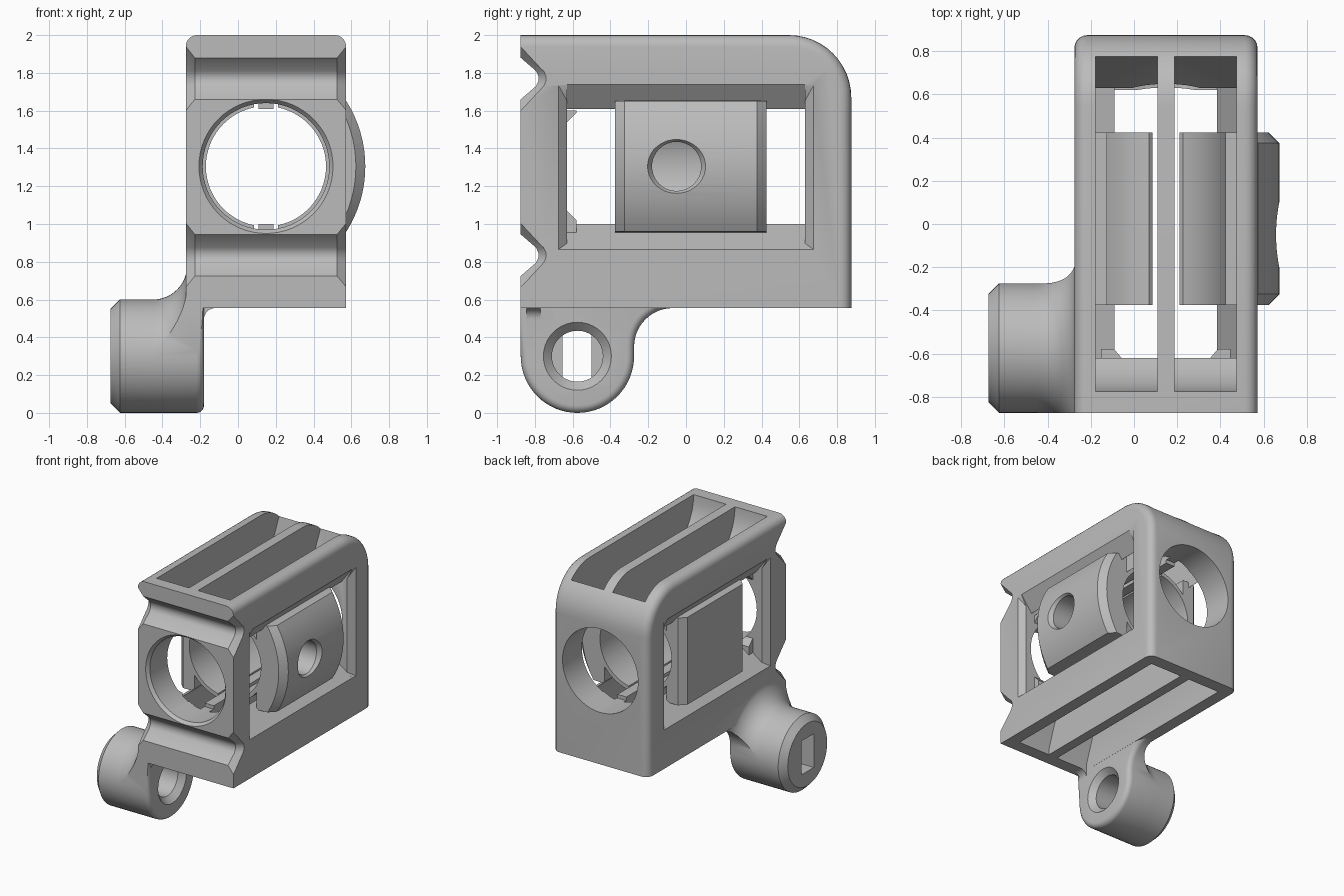
import bpy, bmesh
from math import sin, cos, pi

if "Cube" in bpy.data.objects:
    bpy.data.objects.remove(bpy.data.objects["Cube"])

grey = bpy.data.materials.new("plain grey")
grey.use_nodes = True
grey.diffuse_color = (0.5, 0.5, 0.5, 1)
grey.node_tree.nodes["Principled BSDF"].inputs["Base Color"].default_value = (0.5, 0.5, 0.5, 1)

CX, CZ = 0.148, 1.305          # bore axis
KY, KZ = -0.575, 0.3           # hinge knuckle axis
HALF = 0.4245                  # half width of the frame
LEFT, RIGHT = CX - HALF, CX + HALF


def loft(name, rings, bevel=None, width=0.06):
    """Solid through equal-length rings of points; bevel(v1, v2) picks edges to round."""
    bm = bmesh.new()
    rows = [[bm.verts.new(p) for p in ring] for ring in rings]
    n = len(rows[0])
    for a, b in zip(rows, rows[1:]):
        for i in range(n):
            j = (i + 1) % n
            bm.faces.new((a[i], a[j], b[j], b[i]))
    bm.faces.new(rows[0])
    bm.faces.new(rows[-1])
    bmesh.ops.recalc_face_normals(bm, faces=bm.faces[:])
    if bevel:
        picked = [e for e in bm.edges if bevel(e.verts[0].co, e.verts[1].co)]
        bmesh.ops.bevel(bm, geom=picked, offset=width, segments=5, profile=0.5,
                        affect='EDGES', clamp_overlap=False)
    mesh = bpy.data.meshes.new(name)
    bm.to_mesh(mesh)
    bm.free()
    mesh.materials.append(grey)
    obj = bpy.data.objects.new(name, mesh)
    bpy.context.scene.collection.objects.link(obj)
    return obj


def prism_x(name, yz, x0, x1, **kw):
    return loft(name, [[(x, y, z) for y, z in yz] for x in (x0, x1)], **kw)


def prism_y(name, xz, y0, y1):
    return loft(name, [[(x, y, z) for x, z in xz] for y in (y0, y1)])


def box(name, x0, x1, y0, y1, z0, z1):
    return prism_x(name, [(y0, z0), (y1, z0), (y1, z1), (y0, z1)], x0, x1)


def arc(u, v, r, a0, a1, n=12):
    """Points on an arc, angles in quarter turns."""
    return [(u + r * cos((a0 + (a1 - a0) * i / n) * pi / 2),
             v + r * sin((a0 + (a1 - a0) * i / n) * pi / 2)) for i in range(n + 1)]


def lathe(name, axis, profile, u, v, n=64):
    """Turned solid along x or y from (position, radius) pairs."""
    rings = []
    for t, r in profile:
        ring = arc(u, v, r, 0, 4, n)[:-1]
        rings.append([(t, a, b) if axis == 'x' else (a, t, b) for a, b in ring])
    return loft(name, rings)


def combine(obj, other, operation='DIFFERENCE'):
    mod = obj.modifiers.new("combine", 'BOOLEAN')
    mod.operation, mod.solver, mod.object = operation, 'EXACT', other
    bpy.context.view_layer.update()
    deps = bpy.context.evaluated_depsgraph_get()
    mesh = bpy.data.meshes.new_from_object(obj.evaluated_get(deps))
    obj.modifiers.clear()
    obj.data = mesh
    bpy.data.objects.remove(other)


# Frame block with rounded back and top edges
side = [(-0.875, 0.554), (0.875, 0.554)] + arc(0.545, 1.67, 0.33, 0, 1) + [(-0.875, 2)]
frame = prism_x("frame", side, LEFT, RIGHT,
                bevel=lambda a, b: abs(a.x - b.x) < 1e-4
                and max(a.y, b.y) > -0.8 and max(a.z, b.z) > 0.6)

# Hinge knuckle: side profile trimmed by a flared turned shape
outline = (arc(KY, KZ, 0.3, 2, 4, 32) + arc(-0.07, 0.35, 0.205, 2, 1)
           + [(-0.07, 0.82), (-0.875, 0.82)])
knuckle = prism_x("knuckle", outline, -0.72, -0.18, width=0.04,
                  bevel=lambda a, b: min(a.x, b.x) > -0.2 and max(a.z, b.z) < 0.56)
flare = [(-0.675, 0.25), (-0.625, 0.3)] + arc(-0.45, 0.48, 0.18, 3, 4) + [(-0.26, 1.2), (-0.1, 1.2)]
combine(knuckle, lathe("flare", 'x', flare, KY, KZ), 'INTERSECT')
combine(frame, knuckle, 'UNION')
foot = [(-0.2, 0.58), (-0.2, 0.495)] + arc(-0.12, 0.495, 0.06, 2, 1, 8) + [(-0.12, 0.58)]
combine(frame, prism_y("foot_fillet", foot, -0.845, -0.7), 'UNION')

# Knuckle hole: countersunk bore on the right, flat slot through to the left
combine(frame, lathe("bore", 'x', [(-0.45, 0.135), (-0.225, 0.135), (-0.17, 0.19)], KY, KZ, 40))
combine(frame, box("slot", -0.8, -0.4, -0.655, -0.5, 0.165, 0.435))

# Front grooves, flaring at both ends
for zc in (1.77, 0.835):
    rings = []
    for x, h, apex in ((-0.42, 0.175, -0.74), (LEFT, 0.17, -0.74), (LEFT + 0.048, 0.11, -0.782),
                       (RIGHT - 0.048, 0.11, -0.782), (RIGHT + 0.01, 0.18, -0.733)):
        k = apex - 0.012
        rings.append([(x, -0.9, zc + h + 0.025), (x, -0.875, zc + h), (x, k, zc + 0.04),
                      (x, apex, zc + 0.014), (x, apex, zc - 0.014), (x, k, zc - 0.04),
                      (x, -0.875, zc - h), (x, -0.9, zc - h - 0.025)])
    combine(frame, loft("groove", rings))

# Side windows with sloped sills, steeper lintels and chamfered ends
section = []
for sx, sz in ((1, -1), (-1, -1), (-1, 1), (1, 1)):
    pair = [(CX + sx * 0.4345, CZ + sz * 0.447),
            (CX + sx * (0.2375 if sz < 0 else 0.328), CZ + sz * 0.305)]
    section += pair if sx * sz < 0 else pair[::-1]
combine(frame, prism_y("window", section, -0.63, 0.63))
for s in (-1, 1):
    rings = [[(CX + s * dx, y * sy, CZ + (h - 0.06 * (sz > 0) * (dx < 0.4)) * sz)
              for sy, sz in ((-1, -1), (1, -1), (1, 1), (-1, 1))]
             for dx, y, h in ((0.38, 0.63, 0.407), (0.4345, 0.685, 0.447))]
    combine(frame, loft("window_chamfer", rings))

# Corner gussets behind the front wall
for sx in (-1, 1):
    for sz in (-1, 1):
        rings = [[(CX + sx * x, y, CZ + sz * z)
                  for x, z in ((0.3, 0.36), (0.3, z0), (x0, z0), (x0, 0.36))]
                 for y, x0, z0 in ((-0.65, 0.18, 0.215), (-0.58, 0.24, 0.285))]
        combine(frame, loft("gusset", rings), 'UNION')

# Paired slots in the roof and floor, leaving a centre rib
for x0, x1, x2, x3 in ((-0.179, 0.108, -0.09, 0.108), (0.188, 0.475, 0.188, 0.385)):
    roof = [(-0.63, 1.6), (0.63, 1.6), (0.775, 1.9), (0.775, 2.1), (-0.775, 2.1)]
    roof += arc(-0.4, 2, 0.375, 2, 2.6, 6)
    combine(frame, prism_x("roof_slot", roof, x0, x1))
    rings = [[(a, -y, z), (b, -y, z), (b, y, z), (a, y, z)]
             for a, b, y, z in ((x0, x1, 0.77, 0.45), (x0, x1, 0.77, 0.6),
                                (x0, x1, 0.7, 0.8), (x2, x3, 0.62, 1.0), (x2, x3, 0.62, 1.03))]
    combine(frame, loft("floor_slot", rings))

# Bore through both end walls, sparing the ribs
combine(frame, lathe("front_bore", 'y', [(-0.9, 0.375), (-0.85, 0.335), (-0.575, 0.335)], CX, CZ))
combine(frame, lathe("back_bore", 'y', [(0.6, 0.335), (1, 0.335)], CX, CZ))

# Carriage: thin tube with a flat pad on one side and a curved pad on the other
TOP, BOTTOM = 1.655, 0.955
Y0, Y1 = -0.375, 0.425
carriage = lathe("carriage", 'y', [(Y0, 0.35), (Y1, 0.35)], CX, CZ)


def pad(name, shape, face):
    """Pad whose outer face is chamfered at both ends."""
    rings = []
    for y, inset in ((Y0, 0.05), (Y0 + 0.05, 0), (Y1 - 0.05, 0), (Y1, 0.05)):
        rings.append([(x - face * inset if abs(x - CX) > 0.3 else x, y, z) for x, z in shape])
    return loft(name, rings)


swing = 0.36
curved = [(0.425, BOTTOM)] + arc(0.029, CZ, 0.645, -swing, swing, 16) + [(0.425, TOP)]
flat = [(-0.125, BOTTOM), (-0.125, TOP), (-0.275, TOP), (-0.275, BOTTOM)]
combine(carriage, pad("curved_pad", curved, 1), 'UNION')
combine(carriage, pad("flat_pad", flat, -1), 'UNION')
combine(carriage, lathe("carriage_bore", 'y', [(-1, 0.318), (1, 0.318)], CX, CZ))
combine(carriage, lathe("side_hole", 'x', [(0.3, 0.13), (0.64, 0.13), (0.69, 0.165)], -0.05, CZ, 40))

# Guide grooves in the carriage, around the ribs
for s in (-1, 1):
    guide = [(CX + dx, CZ + s * dz) for dx, dz in
             ((-0.063, 0.28), (0.063, 0.28), (0.063, 0.325), (0.1, 0.36), (-0.1, 0.36), (-0.063, 0.325))]
    combine(carriage, prism_y("guide_groove", guide, -0.5, 0.5))

for obj in (frame, carriage):
    bpy.ops.object.select_all(action='DESELECT')
    obj.select_set(True)
    bpy.context.view_layer.objects.active = obj
    bpy.ops.object.shade_smooth_by_angle(angle=pi / 6)
